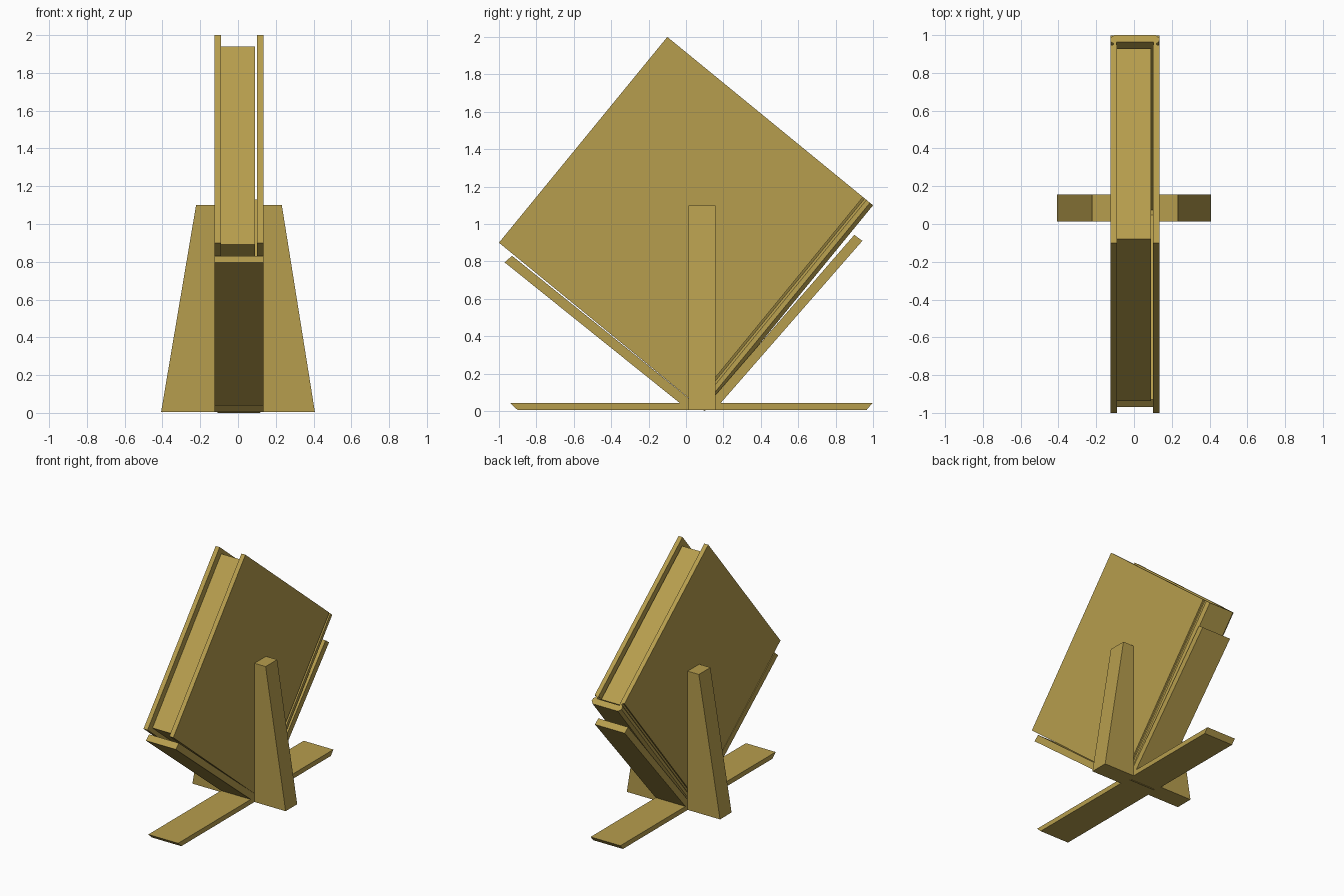
import bpy, bmesh
from mathutils import Vector

if "Cube" in bpy.data.objects:
    bpy.data.objects.remove(bpy.data.objects["Cube"])

mat = bpy.data.materials.new("gold_wood")
mat.diffuse_color = (0.47, 0.34, 0.075, 1)
mat.use_nodes = True
mat.node_tree.nodes["Principled BSDF"].inputs["Base Color"].default_value = mat.diffuse_color

# Book axes in the tilted plane: U runs along the spine, V from fore edge to spine
TOP = Vector((0, -0.1, 2.0))
U = Vector((0, -0.9, -1.1)).normalized()
V = Vector((0, 1.1, -0.9)).normalized()
X = Vector((1, 0, 0))
SIZE = 1.4213
CX = 0.005


def prism(name, profile, place, a, b):
    """Extrude a 2D profile between depths a and b; place maps (p, q, depth) to 3D."""
    bm = bmesh.new()
    lo = [bm.verts.new(place(p, q, a)) for p, q in profile]
    hi = [bm.verts.new(place(p, q, b)) for p, q in profile]
    n = len(profile)
    bm.faces.new(lo)
    bm.faces.new(hi[::-1])
    for i in range(n):
        j = (i + 1) % n
        bm.faces.new((lo[j], lo[i], hi[i], hi[j]))
    bmesh.ops.recalc_face_normals(bm, faces=bm.faces)
    me = bpy.data.meshes.new(name)
    bm.to_mesh(me)
    bm.free()
    me.materials.append(mat)
    ob = bpy.data.objects.new(name, me)
    bpy.context.collection.objects.link(ob)
    return ob


def book(x, v, u):
    return TOP + X * x + V * v + U * u


def side(y, z, x):
    return Vector((x, y, z))


def front(x, z, y):
    return Vector((x, y, z))


def rect(a0, a1, b0, b1):
    return [(a0, b0), (a1, b0), (a1, b1), (a0, b1)]


# Book covers and page block
prism("left_cover", rect(-0.125, -0.09, 0, 1.352), book, 0, SIZE)
prism("right_cover", rect(0.10, 0.135, 0, 1.352), book, 0, SIZE)
prism("pages", rect(-0.09, 0.09, 0.053, 1.357), book, 0.034, 1.388)

# Spine with hinge grooves on both sides
half = [(0.098, 1.374), (0.098, 1.345), (0.118, 1.352), (0.112, 1.364),
        (0.128, 1.376), (0.13, 1.400), (0.11, 1.4213)]
spine = [(CX + x, v) for x, v in half] + [(CX - x, v) for x, v in reversed(half)]
prism("spine", spine, book, 0, SIZE)

# Stand: base plank and V-shaped cradle
prism("base", [(-0.90, 0.005), (0.965, 0.005), (0.997, 0.043), (-0.94, 0.043)],
      side, -0.125, 0.135)
prism("front_rest", [(-0.93, 0.83), (-0.97, 0.795), (0.01, 0.008), (0.09, 0.008)],
      side, -0.125, 0.135)
prism("back_rest", [(0.90, 0.942), (0.943, 0.91), (0.155, 0.008), (0.09, 0.008)],
      side, -0.125, 0.135)

# Tapered side uprights
for name, s, inner in (("left_upright", -1, 0.13), ("right_upright", 1, 0.13)):
    prof = [(CX * 1 + s * inner, 0.005), (s * 0.407, 0.005),
            (CX + s * 0.227, 1.10), (CX + s * inner, 1.10)]
    prism(name, prof, front, 0.013, 0.157)
# Block joining the uprights under the book
prism("foot_block", rect(-0.125, 0.135, 0.005, 0.043), front, 0.013, 0.157)
